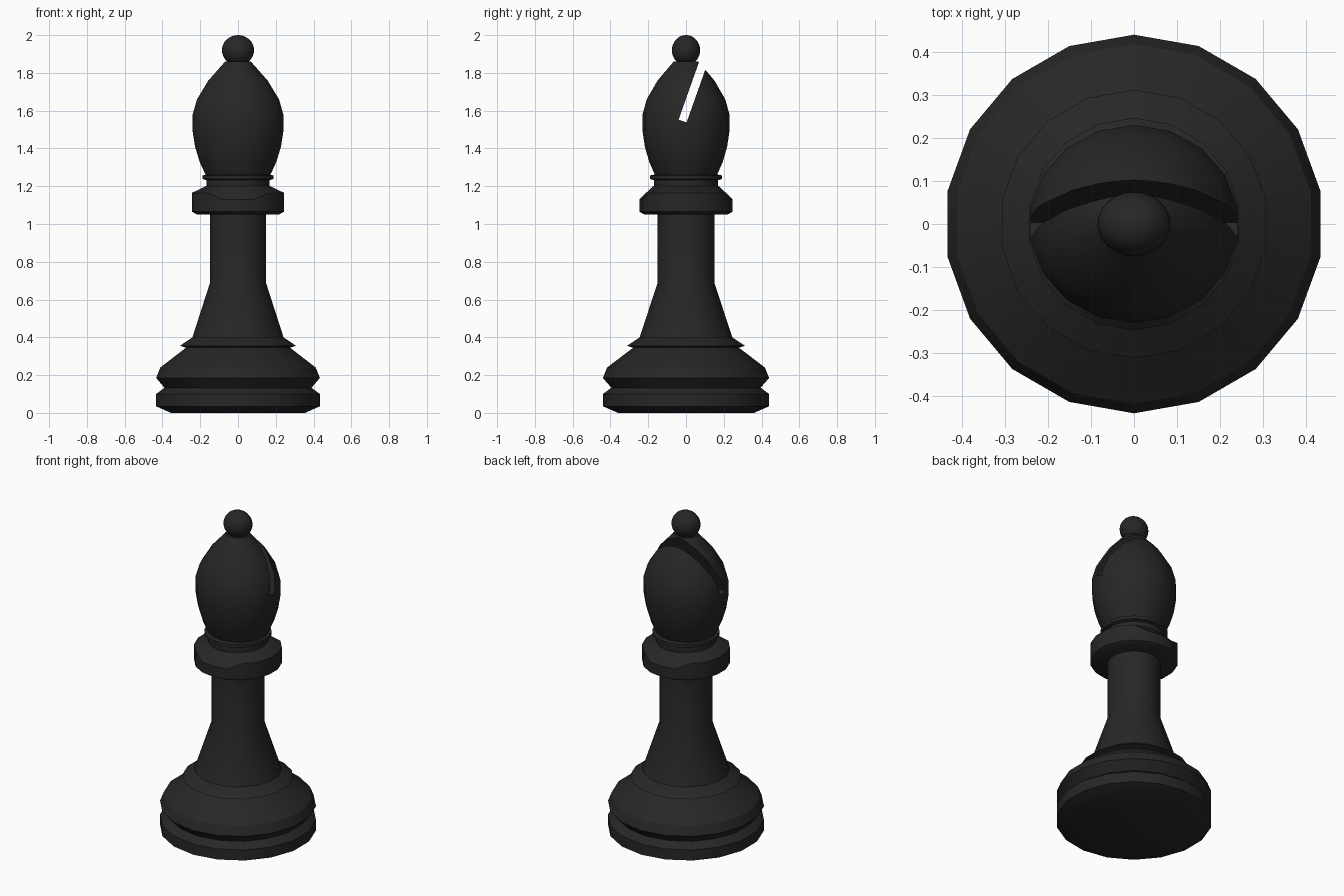
import bpy
import bmesh
import math
from mathutils import Matrix

cube = bpy.data.objects.get("Cube")
if cube:
    bpy.data.objects.remove(cube, do_unlink=True)

SIDES = 18

black = bpy.data.materials.new("ebony_black")
black.diffuse_color = (0.02, 0.02, 0.02, 1)
black.use_nodes = True
bsdf = black.node_tree.nodes["Principled BSDF"]
bsdf.inputs["Base Color"].default_value = (0.02, 0.02, 0.02, 1)
bsdf.inputs["Roughness"].default_value = 0.6


def add_object(name, bm):
    mesh = bpy.data.meshes.new(name)
    bm.to_mesh(mesh)
    bm.free()
    obj = bpy.data.objects.new(name, mesh)
    bpy.context.collection.objects.link(obj)
    mesh.materials.append(black)
    return obj


def smooth(obj, degrees=30):
    bpy.ops.object.select_all(action='DESELECT')
    obj.select_set(True)
    bpy.context.view_layer.objects.active = obj
    bpy.ops.object.shade_smooth_by_angle(angle=math.radians(degrees))


def lathe(name, profile, x_scale=1.0):
    """Turn (radius, z) points into a closed solid with a corner on the y axis."""
    bm = bmesh.new()
    rings = []
    for r, z in profile:
        ring = []
        for i in range(SIDES):
            a = math.pi / 2 + i * math.tau / SIDES
            ring.append(bm.verts.new((r * math.cos(a) * x_scale, r * math.sin(a), z)))
        rings.append(ring)
    for low, high in zip(rings, rings[1:]):
        for i in range(SIDES):
            j = (i + 1) % SIDES
            bm.faces.new((low[i], low[j], high[j], high[i]))
    bm.faces.new(rings[0][::-1])
    bm.faces.new(rings[-1])
    return add_object(name, bm)


# Stepped foot
smooth(lathe("base", [(0.36, 0), (0.44, 0.035), (0.44, 0.10), (0.395, 0.133),
                      (0.44, 0.185), (0.418, 0.24), (0.28, 0.345),
                      (0.312, 0.355), (0.245, 0.40)]))

# Flared stem
smooth(lathe("stem", [(0.245, 0.40), (0.15, 0.69), (0.15, 1.06)]))

# Collar, its rim notched lower at the front and back
collar = lathe("collar", [(0.22, 1.05), (0.247, 1.065), (0.247, 1.165), (0.175, 1.20)])
for v in collar.data.vertices:
    if abs(v.co.y) > 0.21 and v.co.z > 1.16:
        v.co.z = 1.13
smooth(collar)

# Neck with a thin ring
smooth(lathe("neck", [(0.17, 1.19), (0.17, 1.232), (0.19, 1.238),
                      (0.19, 1.257), (0.165, 1.262)]))

# Bulbous head
head = lathe("head", [(0.162, 1.255), (0.195, 1.33), (0.218, 1.41), (0.23, 1.49),
                      (0.23, 1.58), (0.208, 1.66), (0.15, 1.76), (0.065, 1.86)], 1.06)

# Slanted slot cut through the head
bm = bmesh.new()
bmesh.ops.create_cube(bm, size=1)
bm.transform(Matrix.Translation((0, -0.018, 1.545))
             @ Matrix.Rotation(math.radians(-19.5), 4, 'X')
             @ Matrix.Translation((0, 0, 0.25))
             @ Matrix.Diagonal((1, 0.045, 0.5, 1)))
cutter = add_object("slot_cutter", bm)
cutter.hide_render = True
cut = head.modifiers.new("slot", 'BOOLEAN')
cut.operation = 'DIFFERENCE'
cut.solver = 'EXACT'
cut.object = cutter
bpy.ops.object.select_all(action='DESELECT')
head.select_set(True)
bpy.context.view_layer.objects.active = head
bpy.ops.object.modifier_apply(modifier=cut.name)
bpy.data.objects.remove(cutter, do_unlink=True)
smooth(head)

# Finial ball, slightly wider than deep
bm = bmesh.new()
bmesh.ops.create_uvsphere(bm, u_segments=24, v_segments=16, radius=1)
bm.transform(Matrix.Translation((0, 0, 1.92)) @ Matrix.Diagonal((0.085, 0.075, 0.08, 1)))
smooth(add_object("finial_ball", bm))
